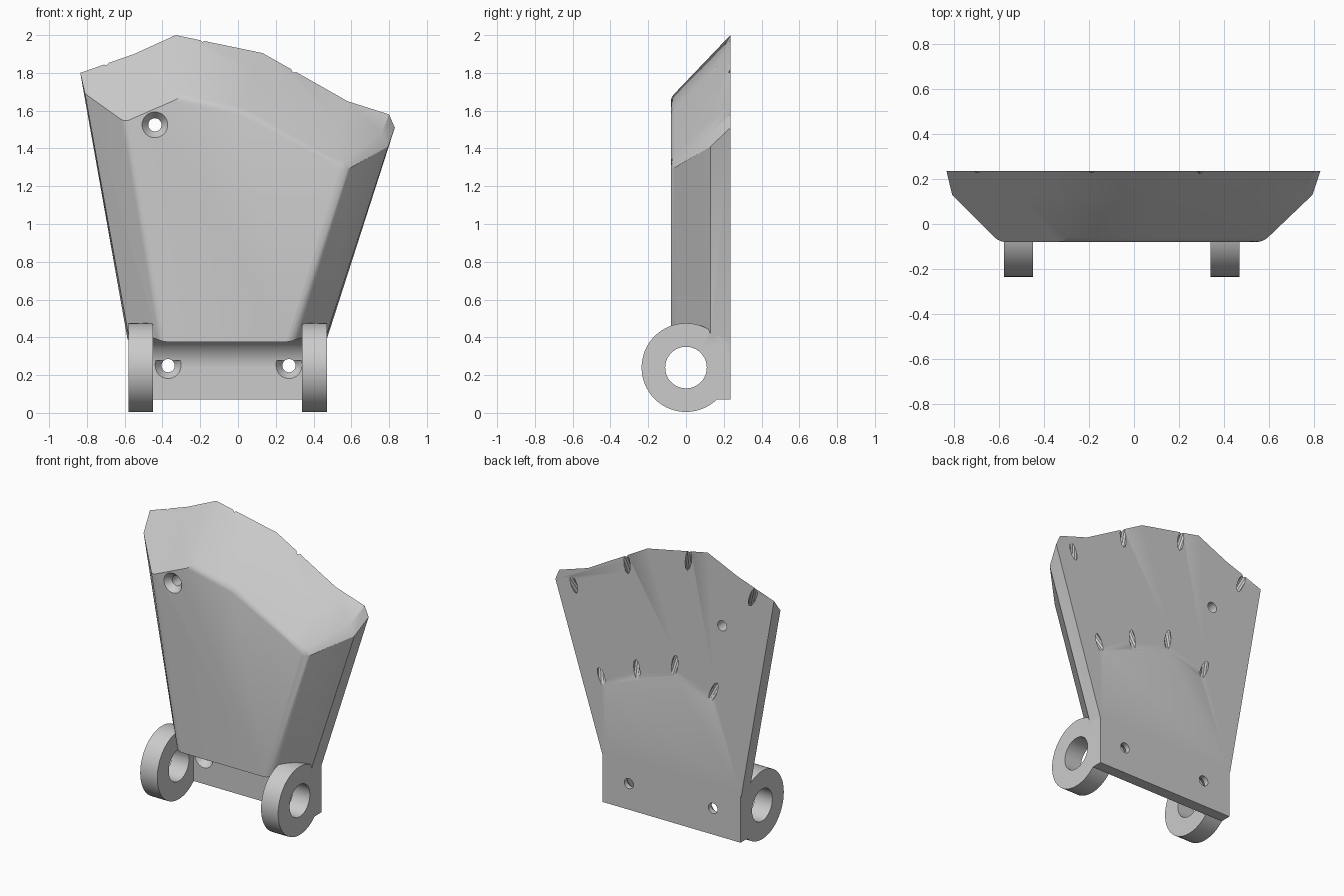
import bpy, bmesh, math
from mathutils import Matrix, Vector

cube = bpy.data.objects.get("Cube")
if cube:
    bpy.data.objects.remove(cube, do_unlink=True)

grey = bpy.data.materials.new("plain_grey")
grey.use_nodes = True
grey.diffuse_color = (0.6, 0.6, 0.6, 1)
grey.node_tree.nodes["Principled BSDF"].inputs["Base Color"].default_value = (0.6, 0.6, 0.6, 1)

BACK, MID, FRONT = 0.235, 0.13, -0.08   # depth layers of the shell
PIN_Z = 0.24                            # height of the hinge axis


def add(name, bm):
    bmesh.ops.recalc_face_normals(bm, faces=bm.faces)
    mesh = bpy.data.meshes.new(name)
    bm.to_mesh(mesh)
    bm.free()
    mesh.materials.append(grey)
    ob = bpy.data.objects.new(name, mesh)
    bpy.context.collection.objects.link(ob)
    return ob


def box(name, lo, hi):
    bm = bmesh.new()
    lo, hi = Vector(lo), Vector(hi)
    size = hi - lo
    bmesh.ops.create_cube(bm, size=1, matrix=Matrix.Translation((lo + hi) / 2) @ Matrix.Diagonal((*size, 1)))
    return add(name, bm)


def cone(name, centre, axis, r1, r2, depth, sides=48):
    """Cone or cylinder whose r2 end points along +axis."""
    bm = bmesh.new()
    turn = Vector((0, 0, 1)).rotation_difference(Vector(axis)).to_matrix().to_4x4()
    bmesh.ops.create_cone(bm, cap_ends=True, segments=sides, radius1=r1, radius2=r2, depth=depth,
                          matrix=Matrix.Translation(centre) @ turn)
    return add(name, bm)


def rod(name, x0, x1, radius):
    return cone(name, ((x0 + x1) / 2, 0, PIN_Z), (1, 0, 0), radius, radius, x1 - x0, 64)


def combine(target, tool, operation):
    """Apply a boolean and discard the tool object."""
    tool.hide_render = True
    mod = target.modifiers.new("combine", "BOOLEAN")
    mod.operation, mod.object, mod.solver = operation, tool, "EXACT"
    mesh = bpy.data.meshes.new_from_object(target.evaluated_get(bpy.context.evaluated_depsgraph_get()))
    target.modifiers.clear()
    target.data = mesh
    bpy.data.objects.remove(tool, do_unlink=True)


# Shell: three matching outlines lofted from back to front
back = [(-0.585, 0.39), (-0.835, 1.80), (-0.55, 1.90), (-0.33, 2.0), (0.13, 1.905),
        (0.58, 1.65), (0.80, 1.58), (0.83, 1.51), (0.47, 0.39)]
front = [(-0.40, 0.37), (-0.60, 1.54), (-0.44, 1.61), (-0.30, 1.67), (0.02, 1.60),
         (0.44, 1.36), (0.55, 1.32), (0.575, 1.29), (0.28, 0.37)]
mid = [(b[0] * 2 / 3 + f[0] / 3, b[1] * 2 / 3 + f[1] / 3) for b, f in zip(back, front)]
mid[0], mid[1] = (-0.575, 0.385), (-0.81, 1.69)
mid[6], mid[7], mid[8] = (0.76, 1.48), (0.795, 1.41), (0.46, 0.385)

bm = bmesh.new()
rings = [[bm.verts.new((x, y, z)) for x, z in outline]
         for outline, y in ((back, BACK), (mid, MID), (front, FRONT))]
n = len(back)
for a, b in zip(rings, rings[1:]):
    for i in range(n):
        j = (i + 1) % n
        bm.faces.new((a[i], a[j], b[j], b[i]))
bm.faces.new(rings[0])
bm.faces.new(rings[2])
# Round the front rim, except along its bottom and upper right-hand corner
soft = [bm.edges.get((rings[2][i], rings[2][i + 1])) for i in (0, 3, 4, 5, 6, 7)]
bmesh.ops.bevel(bm, geom=soft, offset=0.025, segments=3, profile=0.5, affect="EDGES", clamp_overlap=True)
shell = add("hinged_shell", bm)

# Mounting plate and hinge rings
combine(shell, box("mounting_plate", (-0.58, 0.05, 0.07), (0.47, BACK, 0.41)), "UNION")
for side, x in (("right", -0.58), ("left", 0.34)):
    combine(shell, rod("hinge_ring_" + side, x, x + 0.13, 0.235), "UNION")

# Clearance between the rings, then the pin bore
combine(shell, rod("clearance_cutter", -0.45, 0.34, 0.158), "DIFFERENCE")
combine(shell, box("lower_clearance_cutter", (-0.45, -0.3, -0.1), (0.34, 0.158, PIN_Z)), "DIFFERENCE")
combine(shell, rod("bore_cutter", -0.8, 0.8, 0.11), "DIFFERENCE")

# Countersunk screw holes
for x, z, face in ((-0.37, 0.25, 0.158), (0.27, 0.25, 0.158), (-0.44, 1.525, FRONT)):
    combine(shell, cone("screw_cutter", (x, 0.2, z), (0, 1, 0), 0.035, 0.035, 0.8, 32), "DIFFERENCE")
    combine(shell, cone("countersink_cutter", (x, face + 0.02, z), (0, 1, 0), 0.072, 0.033, 0.05, 32), "DIFFERENCE")

# Curved cord tunnels that open on the back, each from a top slot to a lower slot
tunnels = [((0.69, 1.51), (0.48, 0.93)), ((0.285, 1.76), (0.21, 1.05)),
           ((-0.183, 1.91), (-0.078, 1.155)), ((-0.675, 1.79), (-0.373, 1.05))]
for top, low in tunnels:
    curve = bpy.data.curves.new("tunnel_path", "CURVE")
    curve.dimensions = "3D"
    curve.bevel_depth, curve.bevel_resolution, curve.use_fill_caps = 0.024, 3, True
    steps = 20
    path = curve.splines.new("POLY")
    path.points.add(steps)
    for i, p in enumerate(path.points):
        t = -0.15 + 1.3 * i / steps
        p.co = (top[0] + (low[0] - top[0]) * t, BACK - 0.085 * math.sin(math.pi * t),
                top[1] + (low[1] - top[1]) * t, 1)
    tube = bpy.data.objects.new("tunnel_cutter", curve)
    bpy.context.collection.objects.link(tube)
    mesh = bpy.data.meshes.new_from_object(tube.evaluated_get(bpy.context.evaluated_depsgraph_get()))
    bpy.data.objects.remove(tube, do_unlink=True)
    bm = bmesh.new()
    bm.from_mesh(mesh)
    bmesh.ops.remove_doubles(bm, verts=bm.verts, dist=0.0001)
    combine(shell, add("tunnel_cutter", bm), "DIFFERENCE")

# One material, smooth curves with sharp corners
shell.data.materials.clear()
shell.data.materials.append(grey)
for poly in shell.data.polygons:
    poly.material_index = 0
bpy.ops.object.select_all(action="DESELECT")
shell.select_set(True)
bpy.context.view_layer.objects.active = shell
bpy.ops.object.shade_smooth_by_angle(angle=math.radians(28))
